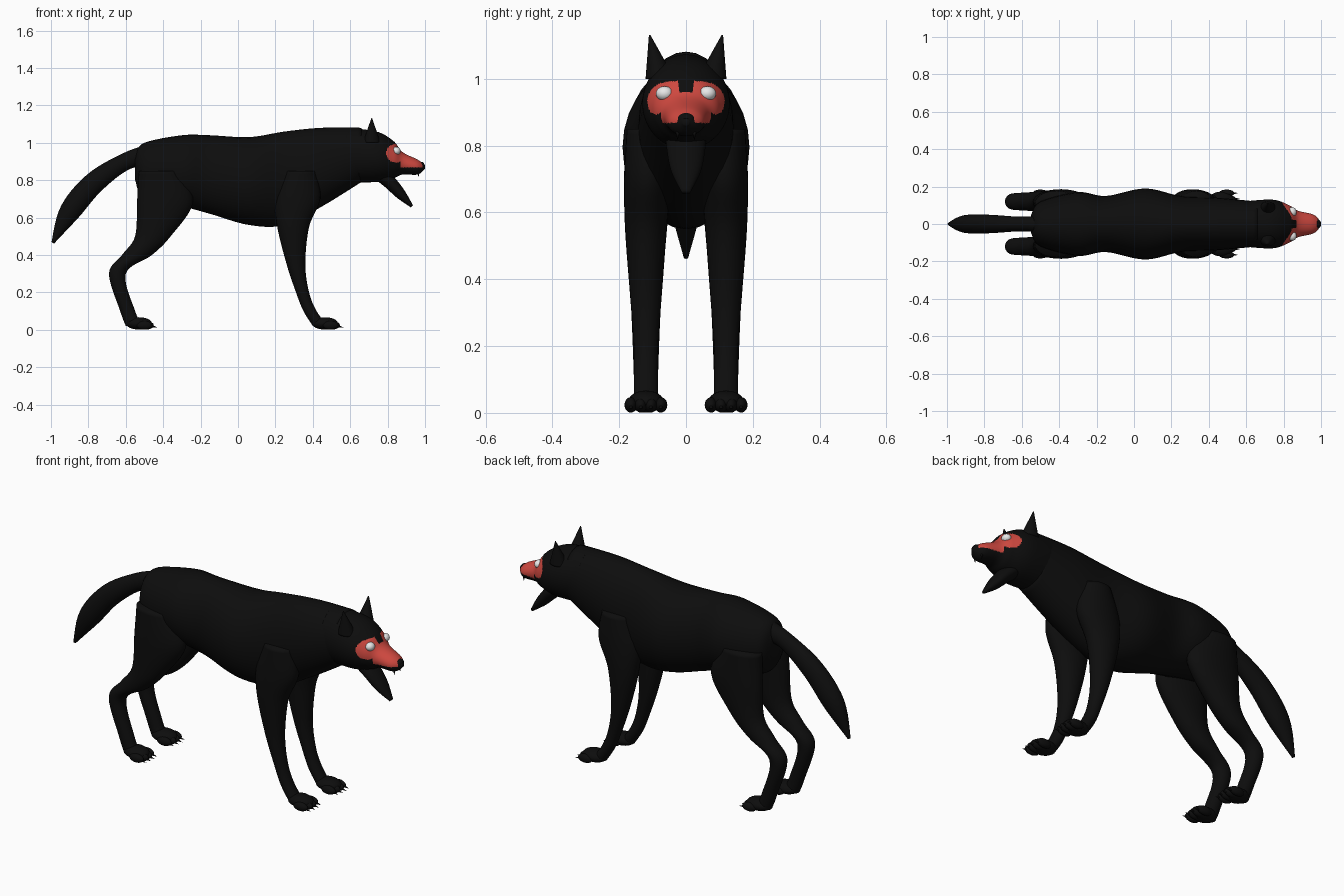
import bpy, bmesh, math
from mathutils import Vector, Matrix

if "Cube" in bpy.data.objects:
    bpy.data.objects.remove(bpy.data.objects["Cube"], do_unlink=True)


def material(name, red, green, blue):
    mat = bpy.data.materials.new(name)
    mat.use_nodes = True
    color = (red, green, blue, 1)
    mat.diffuse_color = color
    mat.node_tree.nodes["Principled BSDF"].inputs["Base Color"].default_value = color
    return mat


black = material("black fur", .004, .004, .004)
red = material("red mask", .62, .065, .05)
white = material("white eye", .8, .8, .8)
UP, FORWARD = Vector((0, 0, 1)), Vector((1, 0, 0))


def finish(name, bm, *materials):
    bmesh.ops.recalc_face_normals(bm, faces=bm.faces[:])
    for face in bm.faces:
        face.smooth = True
    mesh = bpy.data.meshes.new(name)
    bm.to_mesh(mesh)
    bm.free()
    for mat in materials:
        mesh.materials.append(mat)
    bpy.context.collection.objects.link(bpy.data.objects.new(name, mesh))


def smooth_rows(rows, steps):
    """Pass a smooth curve through rows of numbers."""
    rows = [Vector(row) for row in rows]
    padded = [rows[0], *rows, rows[-1]]
    result = []
    for before, start, end, after in zip(padded, rows, rows[1:], padded[3:]):
        leave, arrive = (end - before) / 2, (after - start) / 2
        for step in range(steps):
            t = step / steps
            ease = t * t * (3 - 2 * t)
            bend = (leave * (1 - t) - arrive * t) * (t * (1 - t))
            result.append(start + (end - start) * ease + bend)
    return result + [rows[-1]]


def loft(rows, axis=None, steps=6, sides=28):
    """Rows hold x, y, z, half size in the side plane and half width."""
    bm = bmesh.new()
    points = smooth_rows(rows, steps)
    rings = []
    for i, point in enumerate(points):
        along = points[min(i + 1, len(points) - 1)] - points[max(i - 1, 0)]
        across = axis or Vector((-along[2], 0, along[0])).normalized()
        ring = []
        for k in range(sides):
            angle = math.tau * k / sides
            spot = Vector(point[:3]) + across * point[3] * math.cos(angle)
            spot.y += point[4] * math.sin(angle)
            ring.append(bm.verts.new(spot))
        rings.append(ring)
    for ring, following in zip(rings, rings[1:]):
        for k in range(sides):
            bm.faces.new((ring[k - 1], ring[k], following[k], following[k - 1]))
    bm.faces.new(rings[0])
    bm.faces.new(rings[-1])
    return bm


def slices(rows):
    """Upright rings from x, top, bottom and half width."""
    return [(x, 0, (top + low) / 2, (top - low) / 2, width) for x, top, low, width in rows]


def path(rows, flatness):
    """Rings along a curve from x, z and half thickness."""
    return [(x, 0, z, size, size * flatness) for x, z, size in rows]


def limb(rows, side):
    """Level rings from z, back and front, swelling towards the top."""
    result = []
    for z, back, front in rows:
        swell = min(max((z - .2) / .45, 0), 1)
        inset = max(z - .6, 0) * .05
        result.append(((back + front) / 2, side * (.12 - inset), z,
                       (front - back) / 2, .036 + .034 * swell))
    return result


def ball(bm, place, size):
    shape = Matrix.Translation(place) @ Matrix.Diagonal((*size, 1))
    bmesh.ops.create_uvsphere(bm, u_segments=24, v_segments=12, radius=1, matrix=shape)


def spike(bm, place, turn):
    shape = Matrix.Translation(place) @ Matrix.Rotation(turn, 4, 'Y')
    bmesh.ops.create_cone(bm, cap_ends=True, segments=8, radius1=.008, radius2=0,
                          depth=.034, matrix=shape)


# Torso and neck
torso = slices([(-.55, .94, .8, .05), (-.5, 1, .7, .12), (-.3, 1.04, .66, .17),
                (-.15, 1.04, .62, .15), (.06, 1.03, .56, .19), (.25, 1.06, .56, .15),
                (.45, 1.08, .66, .14), (.66, 1.08, .79, .12)])
finish("torso", loft(torso, UP), black)

# Head with a red mask over the eyes and muzzle
profile = slices([(.58, 1.08, .79, .12), (.74, 1.06, .79, .13), (.83, 1.01, .81, .1),
                  (.88, .95, .83, .07), (.96, .91, .83, .05), (1, .88, .86, .01)])
head = loft(profile, UP, steps=20, sides=96)
for face in head.faces:
    spot = face.calc_center_median()
    eye_patch = math.hypot(spot.x - .843, spot.z - .943) < .05 and abs(spot.y) > .022
    muzzle = .868 < spot.x < .987 and spot.z > .868
    face.material_index = int(eye_patch or muzzle)
finish("head", head, black, red)

# Nose and upper fangs
nose = bmesh.new()
ball(nose, (.98, 0, .878), (.018, .026, .02))
for side in (-1, 1):
    spike(nose, (.965, side * .025, .832), math.pi)
finish("nose_and_fangs", nose, black)

# Open lower jaw
jaw = path([(.74, .85, .04), (.81, .79, .036), (.87, .725, .028), (.93, .66, .008)], 1.6)
finish("lower_jaw", loft(jaw), black)

# Tail
tail = path([(-.45, .94, .06), (-.6, .9, .046), (-.77, .785, .058),
             (-.9, .63, .056), (-.99, .465, .008)], .85)
finish("tail", loft(tail), black)

foreleg = [(.85, .25, .42), (.7, .2, .44), (.55, .21, .38), (.35, .26, .36),
           (.2, .31, .38), (.1, .35, .42), (.02, .4, .48)]
hind_leg = [(.85, -.53, -.3), (.68, -.54, -.24), (.5, -.55, -.36), (.4, -.62, -.46),
            (.3, -.69, -.6), (.1, -.63, -.55), (.02, -.6, -.51)]

for name, side in (("left", 1), ("right", -1)):
    # Eye
    eye = bmesh.new()
    ball(eye, (.846, side * .064, .956), (.023, .026, .022))
    finish(name + "_eye", eye, white)

    # Pointed ear
    ear = [(.715, side * (.077 + .032 * t), 1 + .132 * t, .002 + .045 * (1 - t),
            .002 + .042 * (1 - t)) for t in (0, .5, 1)]
    finish(name + "_ear", loft(ear, FORWARD), black)

    # Legs
    finish(name + "_foreleg", loft(limb(foreleg, side), FORWARD), black)
    finish(name + "_hind_leg", loft(limb(hind_leg, side), FORWARD), black)

    # Paws with toes and claws
    for part, x in (("front_paw", .465), ("hind_paw", -.53)):
        paw = bmesh.new()
        ball(paw, (x, side * .12, .034), (.07, .053, .033))
        for toe in (-1.5, -.5, .5, 1.5):
            y = side * .12 + toe * .03
            tip = x + .042 - .008 * abs(toe)
            ball(paw, (tip, y, .024), (.042, .019, .023))
            spike(paw, (tip + .044, y, .016), math.radians(100))
        finish(name + "_" + part, paw, black)
